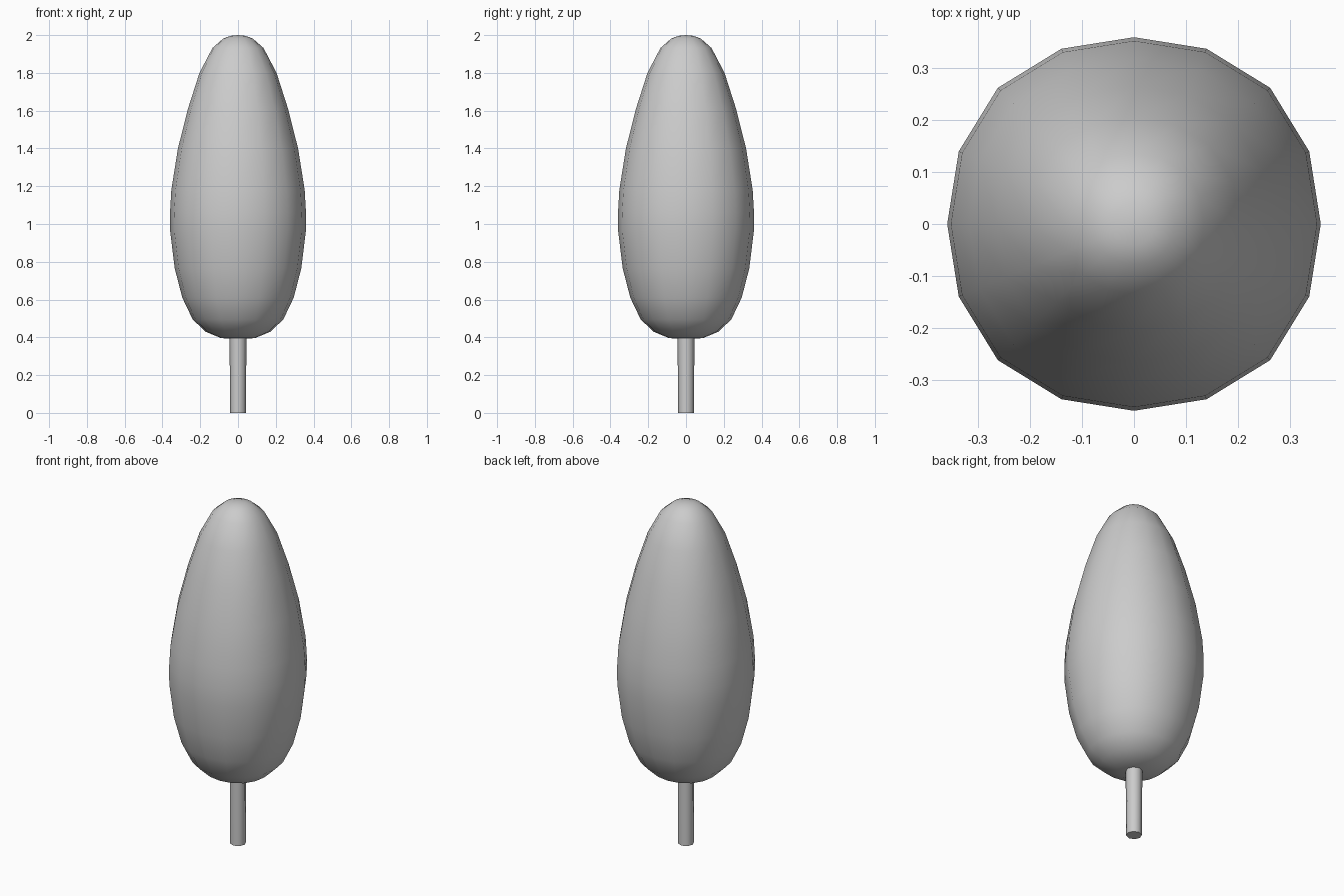
import bpy, bmesh, math

if "Cube" in bpy.data.objects:
    bpy.data.objects.remove(bpy.data.objects["Cube"])


def lathe(name, profile, sides, squareness=0.0, angle=40):
    """Spin (radius, height) points around z; squareness bulges the diagonals."""
    bm = bmesh.new()
    rings = []
    for r, z in profile:
        if r == 0:
            rings.append([bm.verts.new((0, 0, z))])
            continue
        ring = []
        for i in range(sides):
            a = 2 * math.pi * i / sides
            k = r * (1 + squareness * (1 - math.cos(4 * a)) / 2)
            ring.append(bm.verts.new((k * math.cos(a), k * math.sin(a), z)))
        rings.append(ring)
    for lo, hi in zip(rings, rings[1:]):
        for i in range(sides):
            j = (i + 1) % sides
            if len(lo) == 1:
                bm.faces.new((lo[0], hi[j], hi[i]))
            elif len(hi) == 1:
                bm.faces.new((lo[i], lo[j], hi[0]))
            else:
                bm.faces.new((lo[i], lo[j], hi[j], hi[i]))
    # close open ends
    for ring in (rings[0], rings[-1]):
        if len(ring) > 1:
            bm.faces.new(ring)
    bmesh.ops.recalc_face_normals(bm, faces=bm.faces)
    mesh = bpy.data.meshes.new(name)
    bm.to_mesh(mesh)
    bm.free()
    obj = bpy.data.objects.new(name, mesh)
    bpy.context.collection.objects.link(obj)
    bpy.ops.object.select_all(action='DESELECT')
    obj.select_set(True)
    bpy.context.view_layer.objects.active = obj
    bpy.ops.object.shade_smooth_by_angle(angle=math.radians(angle))
    return obj


# Foliage: tall egg, slightly squared in plan
foliage = [(0, 0.39), (0.09, 0.396), (0.172, 0.43), (0.24, 0.495),
           (0.295, 0.61), (0.335, 0.765), (0.359, 0.96), (0.36, 1.06),
           (0.353, 1.18), (0.318, 1.40), (0.265, 1.61), (0.204, 1.80),
           (0.135, 1.932), (0.078, 1.982), (0.04, 1.996), (0, 2.0)]
lathe("foliage", foliage, 16, 0.031, 60)

# Trunk: thin eight-sided post running up into the foliage
lathe("trunk", [(0.042, 0), (0.045, 0.45)], 8, 0.0, 60)
